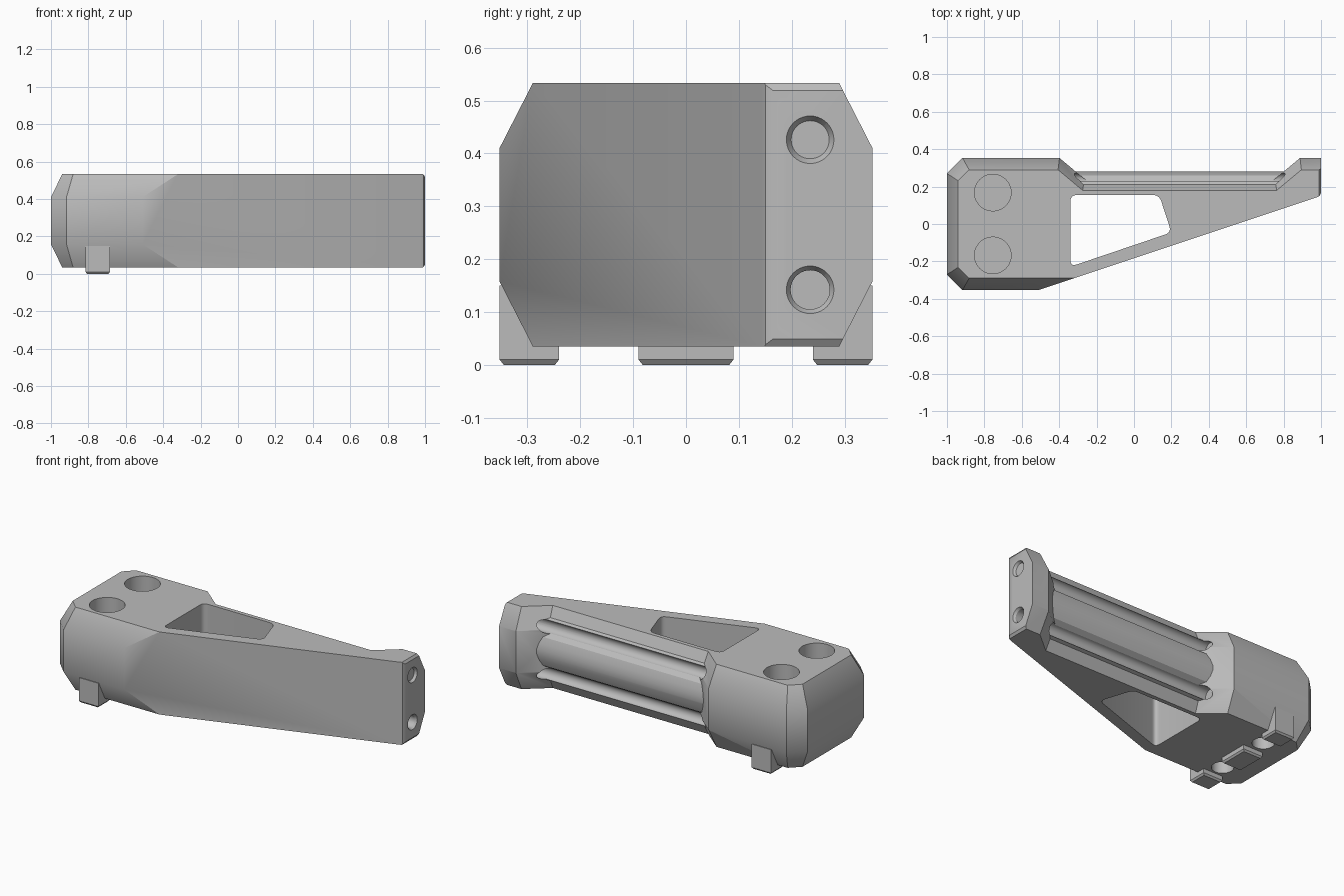
import bpy, bmesh, math
from mathutils import Vector

if "Cube" in bpy.data.objects:
    bpy.data.objects.remove(bpy.data.objects["Cube"])

ZB, ZT = 0.035, 0.533
ZM = (ZB + ZT) / 2

grey = bpy.data.materials.new("plain grey")
grey.diffuse_color = (0.5, 0.5, 0.5, 1)
grey.use_nodes = True
grey.node_tree.nodes["Principled BSDF"].inputs["Base Color"].default_value = grey.diffuse_color


def finish(name, bm):
    bmesh.ops.recalc_face_normals(bm, faces=bm.faces)
    me = bpy.data.meshes.new(name)
    bm.to_mesh(me)
    bm.free()
    me.materials.append(grey)
    ob = bpy.data.objects.new(name, me)
    bpy.context.collection.objects.link(ob)
    return ob


def loft(rings):
    """Closed solid through rings with equal point counts."""
    bm = bmesh.new()
    vs = [[bm.verts.new(p) for p in r] for r in rings]
    n = len(vs[0])
    for a, b in zip(vs, vs[1:]):
        for i in range(n):
            j = (i + 1) % n
            bm.faces.new((a[i], a[j], b[j], b[i]))
    bm.faces.new(vs[0][::-1])
    bm.faces.new(vs[-1])
    return bm


def prism_z(pts, z0, z1):
    return loft([[(x, y, z) for x, y in pts] for z in (z0, z1)])


def prism_x(pts, x0, x1):
    return loft([[(x, y, z) for y, z in pts] for x in (x0, x1)])


def circle(cx, cy, r, n=40):
    return [(cx + r * math.cos(2 * math.pi * i / n), cy + r * math.sin(2 * math.pi * i / n)) for i in range(n)]


def rounded(pts, r, n=5):
    """Polygon with corners rounded by quadratic arcs."""
    out = []
    for i, p in enumerate(pts):
        p = Vector(p)
        a = p + (Vector(pts[i - 1]) - p).normalized() * r
        b = p + (Vector(pts[(i + 1) % len(pts)]) - p).normalized() * r
        for k in range(n + 1):
            t = k / n
            out.append(tuple(a * (1 - t) ** 2 + p * 2 * t * (1 - t) + b * t * t))
    return out


def trim(bm, co, no):
    """Slice away the side the normal points to and cap the cut."""
    r = bmesh.ops.bisect_plane(bm, geom=bm.verts[:] + bm.edges[:] + bm.faces[:], dist=1e-5,
                               plane_co=co, plane_no=no, clear_outer=True)
    edges = [e for e in r["geom_cut"] if isinstance(e, bmesh.types.BMEdge)]
    bmesh.ops.holes_fill(bm, edges=edges, sides=0)


def combine(ob, tool, op="DIFFERENCE"):
    m = ob.modifiers.new("cut", "BOOLEAN")
    m.operation, m.object, m.solver = op, tool, "EXACT"
    bpy.context.view_layer.objects.active = ob
    bpy.ops.object.modifier_apply(modifier=m.name)
    bpy.data.objects.remove(tool)


def smooth(ob):
    bpy.ops.object.select_all(action="DESELECT")
    ob.select_set(True)
    bpy.context.view_layer.objects.active = ob
    bpy.ops.object.shade_smooth_by_angle(angle=math.radians(30))


# Main body: plan outline, then chamfered on every outer edge
outline = [(-1, -0.353), (-0.51, -0.353), (0.975, 0.142), (0.992, 0.15), (1, 0.165), (1, 0.353), (-1, 0.353)]
bm = prism_z(outline, ZB, ZT)
for s in (1, -1):
    z = ZM + s * 0.126
    for t in (1, -1):
        trim(bm, (0, t * 0.353, z), (0, t * 0.123, s * 0.063))
    trim(bm, (-1, 0, z), (-0.123, 0, s * 0.06))
    trim(bm, (0.99, 0, ZM + s * 0.249), (0.014, 0, s * 0.01))
for t in (1, -1):
    trim(bm, (-1, t * 0.27, 0), (-1, t, 0))
    for s in (1, -1):
        trim(bm, (-1, t * 0.27, ZM + s * 0.126), (-1, t, s * 0.8))
body = finish("body", bm)

# Back recess with ends that flare towards top and bottom
rings = []
for z, f in ((-0.02, 0.12), (ZM - 0.126, 0), (ZM + 0.126, 0), (0.588, 0.12)):
    rings.append([(x + d * f, y, z) for x, y, d in
                  ((-0.18, 0.17, -1), (0.668, 0.17, 1), (1.004, 0.45, 1), (-0.514, 0.45, -1))])
combine(body, finish("recess_cutter", loft(rings)))

# Ribbed rail with a bulging middle, set in the recess
upper = [(0.18, ZT), (0.21, 0.472), (0.23, 0.465), (0.23, 0.39), (0.258, 0.37), (0.272, 0.335), (0.28, 0.30)]
section = [(0.16, ZT)] + upper + [(y, 2 * ZM - z) for y, z in upper[::-1]] + [(0.16, ZB)]
combine(body, finish("rail", prism_x(section, -0.36, 0.87)), "UNION")

# Long screw channels with countersunk mouths
for z in (0.142, 0.426):
    combine(body, finish("channel_cutter", prism_x(circle(0.235, z, 0.037), -0.33, 1.02)))
    mouth = loft([[(x, y, w) for y, w in circle(0.235, z, r)] for x, r in ((0.985, 0.036), (1.005, 0.048))])
    combine(body, finish("mouth_cutter", mouth))

# Two through windows in the arm
for pts in ([(-0.34, 0.155), (0.135, 0.155), (0.2, -0.045), (-0.34, -0.228)],
            [(0.2, 0.155), (0.665, 0.155), (0.665, 0.11), (0.25, -0.035)]):
    combine(body, finish("window_cutter", prism_z(rounded(pts, 0.035), -0.1, 0.7)))

# Round pockets in the head, wide above and narrow below
for y in (0.168, -0.168):
    combine(body, finish("pocket_cutter", prism_z(circle(-0.755, y, 0.098), 0.33, 0.6)))
    combine(body, finish("socket_cutter", prism_z(circle(-0.755, y, 0.06), -0.1, 0.2)))
smooth(body)

# Three locating feet under the head
for name, y0, y1, top in (("front_foot", -0.353, -0.24, 0.15), ("middle_foot", -0.09, 0.09, 0.06),
                          ("back_foot", 0.24, 0.353, 0.15)):
    rings = []
    for z, i in ((0, 0.008), (0.01, 0), (top, 0)):
        rings.append([(-0.815 + i, y0 + i, z), (-0.685 - i, y0 + i, z),
                      (-0.685 - i, y1 - i, z), (-0.815 + i, y1 - i, z)])
    finish(name, loft(rings))
